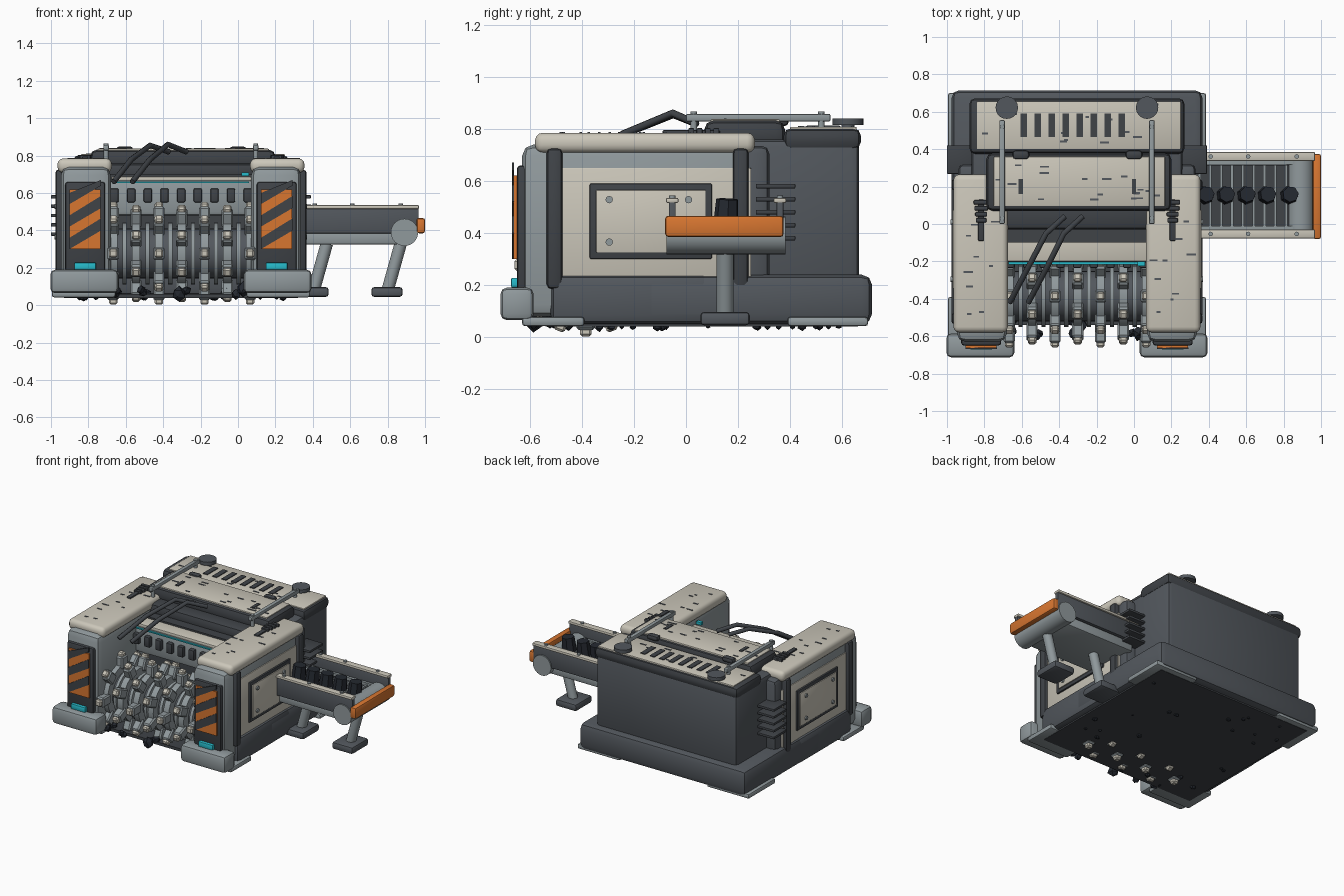
import bpy, bmesh, math, random
from mathutils import Matrix, Vector

if "Cube" in bpy.data.objects:
    bpy.data.objects.remove(bpy.data.objects["Cube"])

random.seed(4)
CX = -0.305                      # centre line of the main body


def material(name, rgb):
    m = bpy.data.materials.new(name)
    m.diffuse_color = (*rgb, 1)
    m.use_nodes = True
    m.node_tree.nodes["Principled BSDF"].inputs["Base Color"].default_value = m.diffuse_color
    return m


CREAM = material("cream", (0.60, 0.57, 0.49))
STEEL = material("steel", (0.28, 0.32, 0.335))
SLATE = material("slate", (0.085, 0.096, 0.11))
DARK = material("dark_slate", (0.05, 0.056, 0.064))
ORANGE = material("orange", (0.68, 0.18, 0.03))
TEAL = material("teal", (0.02, 0.50, 0.60))
ROCK = material("coal", (0.018, 0.022, 0.03))


class Part:
    """One object made of joined primitives."""
    def __init__(self, name, mat):
        self.name, self.mat, self.bm = name, mat, bmesh.new()

    def box(self, x, y, z, bevel=0.0, rot=None, seg=2):
        c = Vector((sum(x) / 2, sum(y) / 2, sum(z) / 2))
        size = [abs(a[1] - a[0]) for a in (x, y, z)]
        m = Matrix.Translation(c) @ (rot or Matrix()) @ Matrix.Diagonal((*size, 1))
        vs = bmesh.ops.create_cube(self.bm, size=1, matrix=m)["verts"]
        if bevel:
            edges = list({e for v in vs for e in v.link_edges})
            bmesh.ops.bevel(self.bm, geom=edges, offset=bevel, segments=seg,
                            profile=0.5, affect='EDGES')
        return self

    def rod(self, a, b, r, sides=12, r2=None):
        a, b = Vector(a), Vector(b)
        d = b - a
        m = Matrix.Translation((a + b) / 2) @ d.to_track_quat('Z', 'Y').to_matrix().to_4x4()
        bmesh.ops.create_cone(self.bm, cap_ends=True, segments=sides, radius1=r,
                              radius2=r if r2 is None else r2, depth=d.length, matrix=m)
        return self

    def lump(self, c, r):
        vs = bmesh.ops.create_icosphere(self.bm, subdivisions=1, radius=r,
                                        matrix=Matrix.Translation(c))["verts"]
        for v in vs:
            v.co = Vector(c) + (v.co - Vector(c)) * random.uniform(0.75, 1.2)
        return self

    def done(self, smooth=True):
        me = bpy.data.meshes.new(self.name)
        bmesh.ops.recalc_face_normals(self.bm, faces=self.bm.faces)
        self.bm.to_mesh(me)
        self.bm.free()
        me.materials.append(self.mat)
        if smooth:
            me.shade_smooth()
            me.set_sharp_from_angle(angle=math.radians(35))
        ob = bpy.data.objects.new(self.name, me)
        bpy.context.collection.objects.link(ob)
        return ob


# Lower chassis
p = Part("chassis", SLATE).box((-0.975, 0.366), (-0.17, 0.715), (0.05, 0.24), 0.04)
for s in (-1, 1):
    p.box((CX + s * 0.38, CX + s * 0.67), (-0.52, 0.1), (0.05, 0.24), 0.035)
p.done()
Part("belly_plate", DARK).box((-0.93, 0.32), (-0.54, 0.66), (0.04, 0.06)).done()
p = Part("skid_plates", STEEL)
for s in (-1, 1):
    for y in ((-0.63, -0.39), (0.39, 0.7)):
        p.box((CX + s * 0.35, CX + s * 0.69), y, (0.042, 0.078), 0.012)
p.done()

# Rear housing and roof
Part("rear_housing", SLATE).box((-0.87, 0.26), (0.1, 0.665), (0.2, 0.76), 0.03).done()
Part("rear_roof", DARK).box((-0.88, 0.27), (0.375, 0.672), (0.72, 0.803), 0.03).done()
Part("rear_roof_panel", CREAM).box((-0.84, 0.25), (0.4, 0.655), (0.79, 0.808), 0.004).done()
Part("mid_roof", DARK).box((-0.79, 0.2), (0.07, 0.38), (0.72, 0.832), 0.035).done()
Part("mid_roof_panel", CREAM).box((-0.75, 0.165), (0.095, 0.36), (0.82, 0.837), 0.004).done()
p = Part("roof_vents", DARK)
for i in range(8):
    x = -0.59 + i * 0.075
    p.box((x - 0.018, x + 0.018), (0.465, 0.59), (0.80, 0.813))
for x in (-0.605, 0.0):
    p.box((x - 0.012, x + 0.012), (0.16, 0.24), (0.83, 0.842))
    p.box((x - 0.045, x + 0.045), (0.345, 0.395), (0.81, 0.85), 0.018)
p.done()

# Roof rails with round lamps behind them
p, q = Part("roof_rails", STEEL), Part("roof_discs", SLATE)
for s in (-1, 1):
    x = CX + s * 0.40
    p.box((x - 0.015, x + 0.015), (0.0, 0.555), (0.828, 0.858), 0.007)
    for y in (0.03, 0.52):
        p.rod((x, y, 0.77), (x, y, 0.866), 0.013)
    x = CX + s * 0.375
    q.rod((x, 0.622, 0.80), (x, 0.622, 0.815), 0.025).rod((x, 0.622, 0.815), (x, 0.622, 0.84), 0.06, 20)
p.done()
q.done()

# Cutter bay: back wall, cross beam, hood
Part("bay_wall", DARK).box((-0.7, 0.09), (-0.1, 0.12), (0.2, 0.7)).done()
Part("bay_header", DARK).box((-0.7, 0.09), (-0.03, 0.12), (0.66, 0.76), 0.03).done()
Part("hood_front", STEEL).box((-0.69, 0.08), (-0.205, -0.05), (0.48, 0.672), 0.02).done()
Part("hood_top", CREAM).box((-0.675, 0.07), (-0.2, -0.02), (0.665, 0.688), 0.006).done()
p = Part("hood_teeth", DARK)
for i in range(9):
    x = -0.66 + i * 0.089
    p.box((x - 0.022, x + 0.022), (-0.235, -0.19), (0.55, 0.625), 0.008)
p.done()
Part("bay_lights", TEAL).box((-0.67, 0.06), (-0.216, -0.204), (0.655, 0.663)) \
    .box((0.02, 0.06), (-0.225, -0.2), (0.69, 0.71)).done()

# Side pods, built once per side
names = [("pod_bodies", STEEL), ("pod_caps", CREAM), ("pod_side_panels", CREAM),
         ("pod_dark_trim", DARK), ("hatch_covers", CREAM), ("hatch_bolts", STEEL),
         ("warning_panels", ORANGE), ("warning_stripes", DARK), ("pod_lights", TEAL),
         ("pod_feet", STEEL), ("pod_rear_blocks", SLATE)]
P = {n: Part(n, m) for n, m in names}
for s in (-1, 1):
    def X(a, b):
        return tuple(sorted((CX + s * a, CX + s * b)))
    P["pod_bodies"].box(X(0.375, 0.642), (-0.63, 0.25), (0.08, 0.74), 0.045)
    P["pod_caps"].box(X(0.37, 0.66), (-0.58, 0.265), (0.708, 0.785), 0.03, seg=3)
    P["pod_side_panels"].box(X(0.62, 0.648), (-0.485, 0.25), (0.23, 0.65), 0.004)
    t = P["pod_dark_trim"]
    for y in (-0.505, 0.21):
        t.box(X(0.60, 0.672), (y - 0.03, y + 0.03), (0.185, 0.725), 0.018)
    # framed hatch
    t.box(X(0.64, 0.66), (-0.37, 0.1), (0.3, 0.59), 0.006)
    P["hatch_covers"].box(X(0.65, 0.666), (-0.345, 0.075), (0.325, 0.565), 0.003)
    for y in (-0.295, 0.01):
        for z in (0.365, 0.528):
            P["hatch_bolts"].rod((CX + s * 0.66, y, z), (CX + s * 0.675, y, z), 0.014)
    # louvres behind the pod
    P["pod_rear_blocks"].box(X(0.45, 0.635), (0.2, 0.32), (0.2, 0.735), 0.03)
    for z in (0.38, 0.43, 0.48, 0.53, 0.58):
        t.box(X(0.56, 0.695), (0.268, 0.42), (z - 0.009, z + 0.009), 0.004)
    # front warning panel
    xc = CX + s * 0.512
    t.box((xc - 0.107, xc + 0.107), (-0.65, -0.60), (0.18, 0.66), 0.015)
    P["warning_panels"].box((xc - 0.083, xc + 0.083), (-0.662, -0.64), (0.3, 0.62))
    bm = P["warning_stripes"].bm
    for z in (0.30, 0.42, 0.54):
        quad = [(-0.085, z), (0.085, z + 0.1), (0.085, z + 0.165), (-0.085, z + 0.06)]
        f = [bm.verts.new((xc + a, -0.669, min(b, 0.67))) for a, b in quad]
        b_ = [bm.verts.new((v.co.x, -0.660, v.co.z)) for v in f]
        bm.faces.new(f)
        for i in range(4):
            bm.faces.new((f[i], b_[i], b_[(i + 1) % 4], f[(i + 1) % 4]))
    P["pod_lights"].box((xc - 0.058, xc + 0.058), (-0.672, -0.64), (0.19, 0.228), 0.006)
    P["pod_feet"].box(X(0.335, 0.698), (-0.713, -0.585), (0.065, 0.19), 0.025)
    # ribbed fitting on the pod top
    for i in range(4):
        y = 0.02 + i * 0.032
        w = 0.028 + 0.004 * i
        t.box((xc - w, xc + w), (y - 0.011, y + 0.011), (0.77, 0.803), 0.004)
    t.box((xc - 0.016, xc + 0.016), (-0.09, 0.13), (0.77, 0.795), 0.004)
for part in P.values():
    part.done()

# Toothed cutter drum
AY, AZ = -0.385, 0.277
Part("drum_core", SLATE).rod((-0.69, AY, AZ), (0.08, AY, AZ), 0.135, 24).done()
discs, picks, tips = Part("drum_discs", STEEL), Part("drum_picks", STEEL), Part("drum_tips", CREAM)
for i in range(7):
    x = -0.667 + i * 0.122
    discs.rod((x - 0.022, AY, AZ), (x + 0.022, AY, AZ), 0.19, 24)
    if i < 6:
        discs.rod((x + 0.05, AY, AZ), (x + 0.072, AY, AZ), 0.165, 24)
    for k in range(8):
        a = (k + (i % 2) * 0.5) * math.tau / 8
        rot = Matrix.Rotation(a, 4, 'X')

        def at(r):
            c = rot @ Vector((0, 0, r)) + Vector((x, AY, AZ))
            return c
        for prt, r, w, d, h in ((picks, 0.205, 0.06, 0.07, 0.09), (tips, 0.257, 0.045, 0.045, 0.034)):
            c = at(r)
            prt.box((c.x - w / 2, c.x + w / 2), (c.y - d / 2, c.y + d / 2),
                    (c.z - h / 2, c.z + h / 2), 0.009, rot, 1)
for part in (discs, picks, tips):
    part.done()

# Flexible hoses over the hood
for n, pts in enumerate((
        [(-0.665, -0.42, 0.66), (-0.57, -0.24, 0.78), (-0.47, -0.05, 0.855), (-0.37, 0.04, 0.82)],
        [(-0.565, -0.42, 0.66), (-0.47, -0.24, 0.78), (-0.375, -0.05, 0.86), (-0.275, 0.04, 0.82)])):
    cu = bpy.data.curves.new("hose", 'CURVE')
    cu.dimensions = '3D'
    cu.bevel_depth, cu.bevel_resolution, cu.use_fill_caps = 0.015, 2, True
    sp = cu.splines.new('POLY')
    sp.points.add(len(pts) - 1)
    for q, c in zip(sp.points, pts):
        q.co = (*c, 1)
    cu.materials.append(DARK)
    bpy.context.collection.objects.link(bpy.data.objects.new(f"hose_{n + 1}", cu))

# Side conveyor
YC = 0.154
walls, rails, bolts = Part("conveyor_walls", SLATE), Part("conveyor_rails", CREAM), Part("conveyor_bolts", STEEL)
for s in (-1, 1):
    y = YC + s * 0.207
    walls.box((0.3, 0.965), (y - 0.013, y + 0.013), (0.385, 0.525), 0.004)
    rails.box((0.28, 0.968), (y - 0.024, y + 0.024), (0.515, 0.535), 0.006)
    for x in (0.41, 0.61, 0.87):
        bolts.rod((x, y, 0.53), (x, y, 0.544), 0.012)
for part in (walls, rails, bolts):
    part.done()
Part("conveyor_pan", STEEL).box((0.3, 0.86), (-0.04, 0.345), (0.325, 0.395), 0.012).done()
Part("conveyor_belt", DARK).box((0.3, 0.85), (-0.01, 0.315), (0.39, 0.43)).done()
p = Part("belt_slats", STEEL)
for i in range(9):
    x = 0.35 + i * 0.058
    p.box((x - 0.007, x + 0.007), (-0.01, 0.315), (0.425, 0.442))
for y in (-0.02, 0.328):
    p.box((0.3, 0.9), (y - 0.01, y + 0.01), (0.38, 0.45))
p.done()
Part("end_roller", STEEL).rod((0.89, -0.075, 0.39), (0.89, 0.383, 0.39), 0.073, 24).done()
Part("end_bumper", ORANGE).box((0.955, 1.0), (-0.08, 0.375), (0.385, 0.466), 0.012).done()
p = Part("conveyor_coal", ROCK)
for x in (0.38, 0.49, 0.6, 0.71, 0.83):
    p.rod((x, YC, 0.43), (x + 0.008, YC + 0.005, 0.53), 0.05, 7, 0.043)
p.done(False)

# Conveyor legs
legs, pads = Part("support_legs", STEEL), Part("support_pads", SLATE)
for top, foot in ((0.475, 0.405), (0.87, 0.8)):
    legs.rod((top, 0.15, 0.33), (foot, 0.15, 0.08), 0.033, 14)
    pads.box((foot - 0.087, foot + 0.08), (0.055, 0.245), (0.045, 0.097), 0.015)
legs.done()
pads.done()

# Loose coal at the cutter and stuck to the belly
p = Part("loose_coal", ROCK)
for i in range(14):
    p.lump((random.uniform(-0.68, 0.06), random.uniform(-0.6, -0.45), random.uniform(0.055, 0.085)),
           random.uniform(0.022, 0.04))
for i in range(22):
    p.lump((random.uniform(-0.85, 0.25), random.uniform(-0.4, 0.6), 0.042), random.uniform(0.01, 0.02))
p.done(False)

# Small wear chips on the painted tops
p = Part("paint_chips", SLATE)
for x0, x1, y0, y1, z, n in ((-0.93, -0.7, -0.5, 0.2, 0.785, 9), (0.1, 0.33, -0.5, 0.2, 0.785, 9),
                             (-0.72, 0.13, 0.12, 0.34, 0.837, 18), (-0.8, 0.2, 0.42, 0.64, 0.808, 12)):
    for i in range(n):
        x, y, w = random.uniform(x0, x1), random.uniform(y0, y1), random.uniform(0.008, 0.025)
        p.box((x - w, x + w), (y - 0.005, y + 0.005), (z - 0.002, z + 0.003))
p.done(False)
